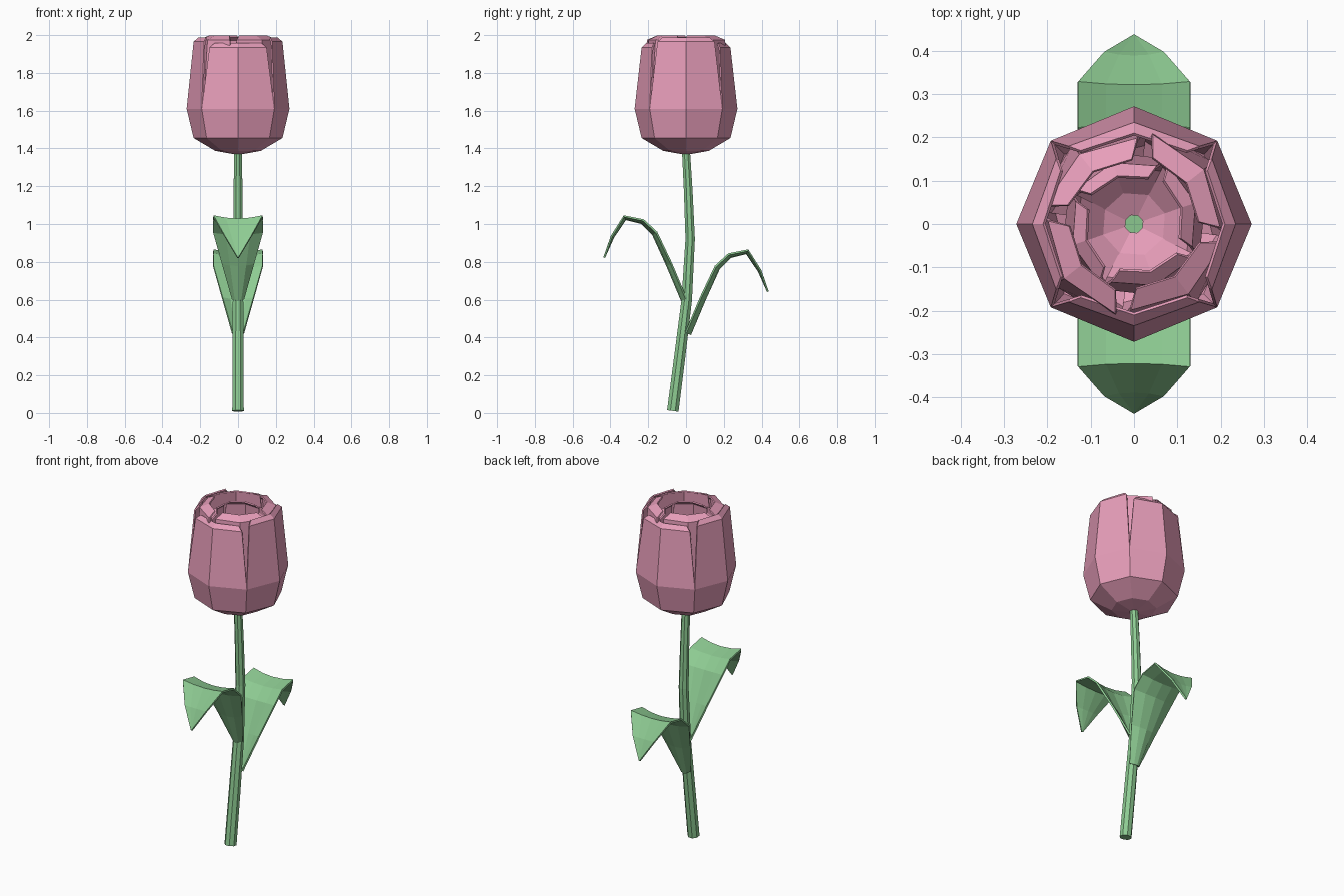
import bpy
from math import sin, cos, pi, radians
from mathutils import Vector

if "Cube" in bpy.data.objects:
    bpy.data.objects.remove(bpy.data.objects["Cube"])


def material(name, color):
    m = bpy.data.materials.new(name)
    m.diffuse_color = color
    m.use_nodes = True
    m.node_tree.nodes["Principled BSDF"].inputs["Base Color"].default_value = m.diffuse_color
    return m


PINK = material("petal_pink", (0.80, 0.34, 0.49, 1))
GREEN = material("leaf_green", (0.27, 0.60, 0.29, 1))


def grid_object(name, rows, mat, thickness=0, offset=-1, closed=False):
    """Skin rows of points; closed rows become a capped tube."""
    n = len(rows[0])
    verts = [p for row in rows for p in row]
    faces = []
    for i in range(len(rows) - 1):
        for j in range(n if closed else n - 1):
            k = (j + 1) % n
            faces.append((i * n + j, i * n + k, (i + 1) * n + k, (i + 1) * n + j))
    if closed:
        faces.append(tuple(reversed(range(n))))
        faces.append(tuple(range(len(verts) - n, len(verts))))
    me = bpy.data.meshes.new(name)
    me.from_pydata(verts, [], faces)
    me.materials.append(mat)
    ob = bpy.data.objects.new(name, me)
    bpy.context.collection.objects.link(ob)
    if thickness:
        s = ob.modifiers.new("thickness", 'SOLIDIFY')
        s.thickness, s.offset = thickness, offset
    return ob


# Stem: tapered eight-sided tube along a gentle bend in y
path = [(-0.07, 0.011), (-0.033, 0.3), (0.004, 0.6), (0.022, 0.92),
        (0.012, 1.17), (0.0, 1.385)]
radii = [0.033, 0.032, 0.030, 0.027, 0.025, 0.023]
rings = []
for i, ((y, z), r) in enumerate(zip(path, radii)):
    a, b = path[max(i - 1, 0)], path[min(i + 1, len(path) - 1)]
    t = Vector((0, b[0] - a[0], b[1] - a[1])).normalized()
    side = Vector((0, t.z, -t.y))
    rings.append([Vector((0, y, z)) + Vector((r * cos(q), 0, 0)) + side * r * sin(q)
                  for q in [pi / 8 + k * pi / 4 for k in range(8)]])
grid_object("stem", rings, GREEN, closed=True)


# Leaves: arched, cupped strips (y, z, half width, cup depth)
spine = [(0.022, 0.415, 0.03, 0.025), (0.10, 0.60, 0.083, 0.025),
         (0.175, 0.765, 0.13, 0.022), (0.235, 0.825, 0.13, 0.018),
         (0.32, 0.845, 0.13, 0.018), (0.385, 0.75, 0.07, 0.010),
         (0.433, 0.642, 0.003, 0.0)]


def leaf(name, turn, lift):
    rows = []
    for i, (y, z, w, cup) in enumerate(spine):
        a, b = spine[max(i - 1, 0)], spine[min(i + 1, len(spine) - 1)]
        t = Vector((0, b[0] - a[0], b[1] - a[1])).normalized()
        up = Vector((0, -t.z, t.y))
        rows.append([Vector((u * w, y, z)) + up * cup * u * u
                     for u in (-1, -0.5, 0, 0.5, 1)])
    ob = grid_object(name, rows, GREEN, 0.01, 0)
    ob.rotation_euler.z = turn
    ob.location.z = lift


leaf("back_leaf", 0, 0)
leaf("front_leaf", pi, 0.18)


# Petals: three nested layers of four, each petal two octagon sides wide
outer = [(0.025, 1.37), (0.12, 1.387), (0.235, 1.455), (0.272, 1.61),
         (0.235, 1.965), (0.21, 1.988)]
middle = [(0.025, 1.38), (0.10, 1.405), (0.195, 1.47), (0.232, 1.62),
          (0.205, 1.975), (0.155, 1.998)]
inner = [(0.025, 1.39), (0.08, 1.415), (0.15, 1.48), (0.175, 1.63),
         (0.150, 1.93), (0.118, 1.955)]
spans = [45, 45, 45, 45, 40, 36]


def petal(name, profile, centre, drop=0, lean=0):
    rows = []
    for i, ((r, z), span) in enumerate(zip(profile, spans)):
        z -= drop if i > 3 else 0
        row = []
        for u in (-1, 0, 1):
            q = radians(centre + u * span)
            rr = r * (1 + (lean * u if i > 1 else 0))
            row.append((rr * cos(q), rr * sin(q), z))
        rows.append(row)
    grid_object(name, rows, PINK, 0.008)


for k in range(4):
    petal(f"outer_petal_{k + 1}", outer, 90 * k, drop=0.03 * (k % 2))
    petal(f"middle_petal_{k + 1}", middle, 90 * k + 38, lean=0.03)
    petal(f"inner_petal_{k + 1}", inner, 90 * k + 19, lean=0.04)
